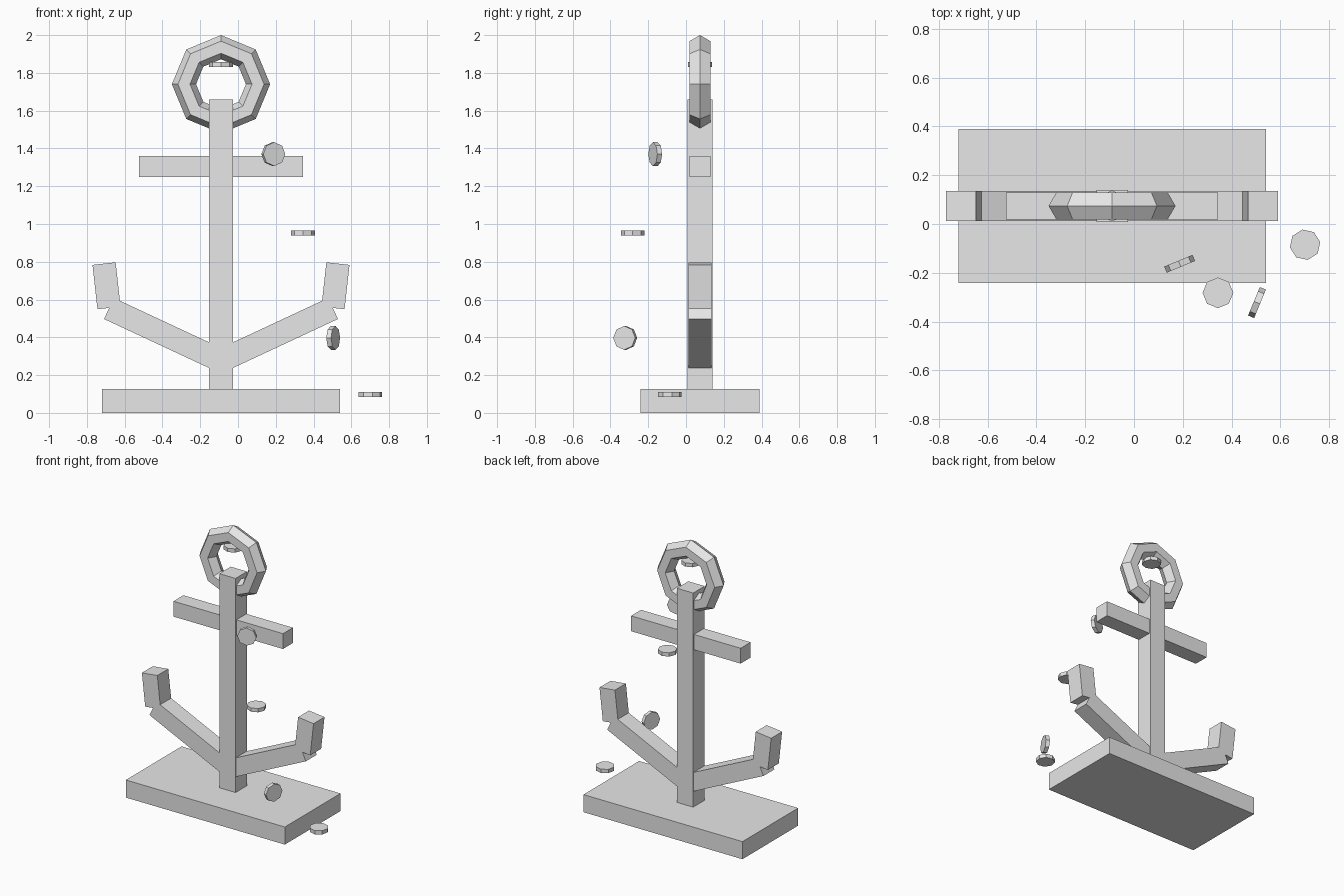
import bpy
from math import radians

default = bpy.data.objects.get("Cube")
if default:
    bpy.data.objects.remove(default, do_unlink=True)

CX, CY = -0.09, 0.074  # axis of the anchor

grey = bpy.data.materials.new("plain grey")
grey.use_nodes = True
grey.diffuse_color = (0.8, 0.8, 0.8, 1)
grey.node_tree.nodes["Principled BSDF"].inputs["Base Color"].default_value = (0.8, 0.8, 0.8, 1)


def finish(name):
    ob = bpy.context.object
    ob.name = name
    ob.data.materials.clear()
    ob.data.materials.append(grey)
    return ob


def box(name, loc, size, tilt=0):
    bpy.ops.mesh.primitive_cube_add(size=1, location=loc, rotation=(0, radians(tilt), 0))
    ob = finish(name)
    ob.scale = size
    return ob


def coin(name, loc, upright, turn):
    bpy.ops.mesh.primitive_cylinder_add(
        vertices=8, radius=0.063, depth=0.027, location=loc,
        rotation=(radians(90) if upright else 0, 0, radians(turn)))
    return finish(name)


# Base slab, shank and crossbar
box("base", (CX, CY, 0.063), (1.26, 0.63, 0.126))
box("shank", (CX, CY, 0.88), (0.129, 0.13, 1.56))
box("crossbar", (CX, CY, 1.305), (0.868, 0.112, 0.11))

# Ring with eight sides and a hexagonal section
bpy.ops.mesh.primitive_torus_add(
    major_segments=8, minor_segments=6, major_radius=0.196, minor_radius=0.064,
    location=(CX, CY, 1.74), rotation=(radians(90), 0, 0))
finish("ring")

# Sloping arms with upturned ends; the model's left is +x
for side, s in (("left", 1), ("right", -1)):
    box(side + "_arm", (CX + s * 0.3065, CY, 0.419), (0.633, 0.124, 0.123), -25 * s)
    box(side + "_arm_tip", (CX + s * 0.606, CY, 0.673), (0.123, 0.124, 0.236), 6.4 * s)

# Loose eight-sided coins trailing down from the ring
coin("coin_top", (CX, CY, 1.845), False, 0)
coin("coin_upper", (0.187, -0.163, 1.37), True, 22.5)
coin("coin_middle", (0.344, -0.282, 0.953), False, 0)
coin("coin_lower", (0.504, -0.322, 0.397), True, 67.5)
coin("coin_bottom", (0.701, -0.085, 0.097), False, 10)
